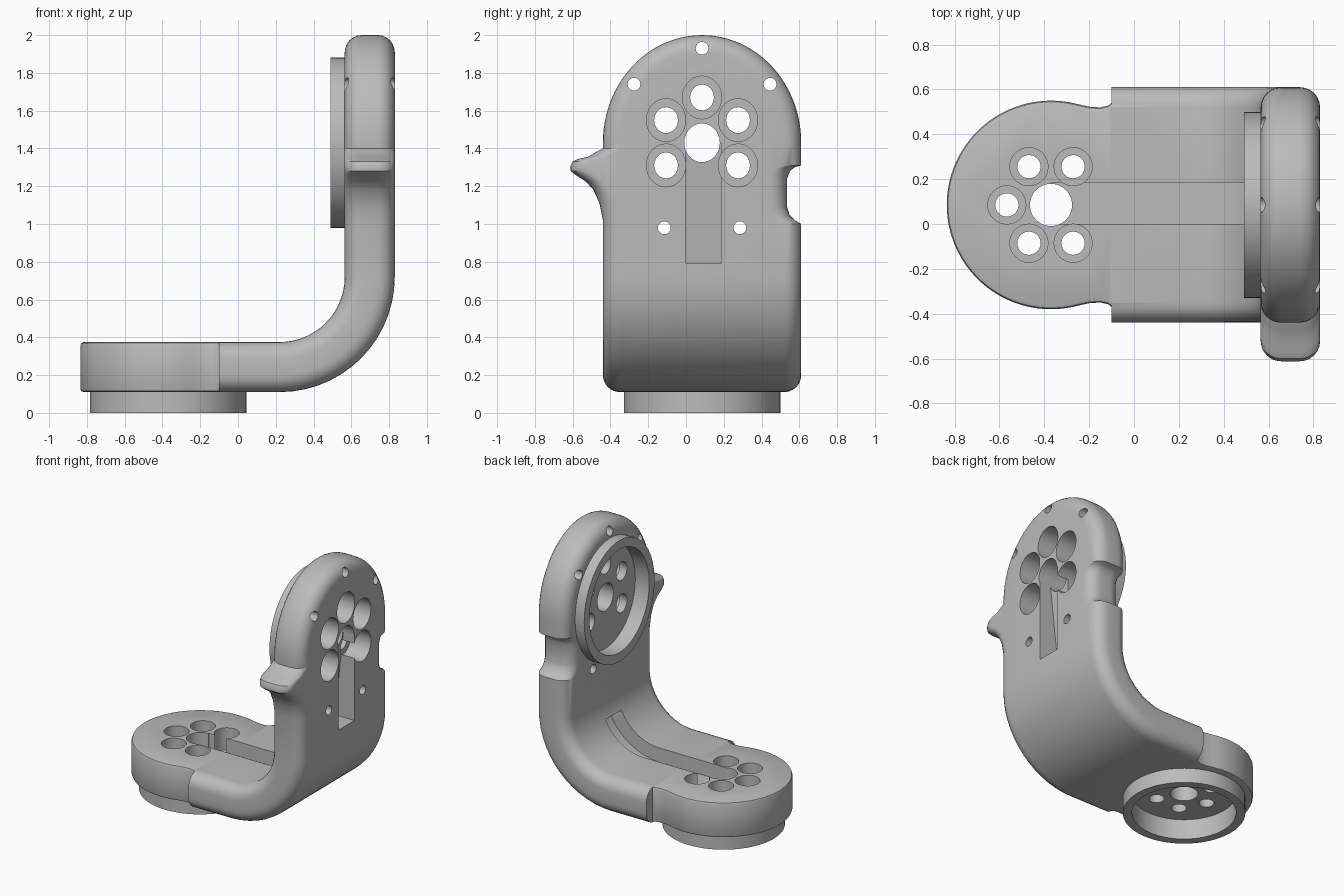
import bpy, bmesh
from math import sin, cos, pi, radians
from mathutils import Matrix, Vector

if "Cube" in bpy.data.objects:
    bpy.data.objects.remove(bpy.data.objects["Cube"])

grey = bpy.data.materials.new("plain_grey")
grey.use_nodes = True
grey.diffuse_color = (0.5, 0.5, 0.5, 1)
grey.node_tree.nodes["Principled BSDF"].inputs["Base Color"].default_value = (0.5, 0.5, 0.5, 1)

MID = 0.085                   # centre line in y
LOW, HIGH = 0.11, 0.375       # plate thickness while flat
BX, BZ, ARC = 0.22, 0.72, 0.7 # bend centre and developed bend length
UP = ARC + BX - BZ            # developed length minus height on the arm


def bend(p):
    """Roll the flat strip up into the upright arm."""
    if p.x <= BX:
        return p
    r, s = BZ - p.z, p.x - BX
    if s >= ARC:
        return Vector((BX + r, p.y, p.x - UP))
    a = s / ARC * pi / 2
    return Vector((BX + r * sin(a), p.y, BZ - r * cos(a)))


def make(name, bm):
    bmesh.ops.recalc_face_normals(bm, faces=bm.faces)
    mesh = bpy.data.meshes.new(name)
    bm.to_mesh(mesh)
    bm.free()
    mesh.materials.append(grey)
    ob = bpy.data.objects.new(name, mesh)
    bpy.context.collection.objects.link(ob)
    return ob


def bend_mesh(bm):
    for i in range(15):
        bmesh.ops.bisect_plane(bm, geom=bm.verts[:] + bm.edges[:] + bm.faces[:],
                               plane_co=(BX + ARC * i / 14, 0, 0), plane_no=(1, 0, 0))
    for v in bm.verts:
        v.co = bend(v.co)


def rounded_plate(outline, r, steps):
    """Stack inset outlines so that both rims are rounded by r."""
    angles = [pi / 2 * i / steps for i in range(steps + 1)]
    layers = [(r * (1 - sin(a)), LOW + r * (1 - cos(a))) for a in angles]
    layers += [(d, LOW + HIGH - z) for d, z in reversed(layers)]
    bm = bmesh.new()
    rings = [[bm.verts.new((x, y, z)) for x, y in outline(d)] for d, z in layers]
    for a, b in zip(rings, rings[1:]):
        for i in range(len(a)):
            j = (i + 1) % len(a)
            bm.faces.new((a[i], a[j], b[j], b[i]))
    bm.faces.new(rings[0])
    bm.faces.new(rings[-1])
    return bm


def combine(tool, operation="DIFFERENCE"):
    mod = bracket.modifiers.new("combine", "BOOLEAN")
    mod.operation, mod.solver, mod.object = operation, "EXACT", tool
    bpy.context.view_layer.objects.active = bracket
    bpy.ops.object.modifier_apply(modifier=mod.name)
    bpy.data.objects.remove(tool)


def cylinder(frame, x, y, r, lo, hi, sides=32):
    bm = bmesh.new()
    bmesh.ops.create_cone(bm, cap_ends=True, segments=sides, radius1=r, radius2=r, depth=hi - lo,
                          matrix=frame @ Matrix.Translation((x, y, (lo + hi) / 2)))
    return make("cylinder_tool", bm)


def block(corners):
    """Channel cutter: a side profile in x and z, extruded over the channel width."""
    bm = bmesh.new()
    face = bm.faces.new([bm.verts.new((x, 0.0, z)) for x, z in corners])
    new = bmesh.ops.extrude_face_region(bm, geom=[face])["geom"]
    bmesh.ops.translate(bm, vec=(0, 0.185, 0), verts=[v for v in new if isinstance(v, bmesh.types.BMVert)])
    return bm


# Strip outline: side notch on one edge, pointer bump on the other, arch at the end
NOTCH = [(1.0, 0), (1.02, .035), (1.05, .062), (1.09, .075), (1.24, .075), (1.28, .06), (1.3, .035), (1.31, 0)]
BUMP = [(1.40, 0), (1.385, .03), (1.355, .08), (1.345, .13), (1.33, .16), (1.305, .172),
        (1.28, .17), (1.26, .145), (1.225, .09), (1.18, .05), (1.11, .018), (1.02, 0)]


def strip_outline(d):
    w = 0.525 - d
    pts = [(-0.1, MID + w)]
    pts += [(z + UP, MID + w - n) for z, n in NOTCH]
    pts += [(1.43 + UP + (0.57 - d) * sin(a), MID + w * cos(a))
            for a in (pi * i / 48 for i in range(49))]
    pts += [(z + UP, MID - w - b) for z, b in BUMP]
    return pts + [(-0.1, MID - w)]


# Round foot outline with a narrow neck running into the strip
def foot_outline(d):
    neck = [(0.0, .455), (-.1, .455), (-.115, .443), (-.15, .435), (-.2, .438)]
    arc = [radians(75 + 210 * i / 48) for i in range(49)]
    pts = [(x, MID + y - d) for x, y in neck]
    pts += [(-0.37 + (0.465 - d) * cos(a), MID + (0.465 - d) * sin(a)) for a in arc]
    return pts + [(x, MID - y + d) for x, y in reversed(neck)]


bm = rounded_plate(strip_outline, 0.09, 6)
bend_mesh(bm)
bracket = make("bracket", bm)
combine(make("foot", rounded_plate(foot_outline, 0.018, 2)), "UNION")

# Local frames of the two mounts: x towards the channel, z towards the bolt heads
foot_frame = Matrix.Translation((-0.37, MID, 0))
arm_frame = Matrix(((0, 0, 1, 0), (0, 1, 0, MID), (-1.09, 0, 0, 1.43), (0, 0, 0, 1)))
mounts = [  # frame, flange tip, recess floor, bolt seat, far side, pattern, head and bolt radius
    (foot_frame, 0.0, 0.15, 0.21, 0.5, 0.197, 0.085, 0.052),
    (arm_frame, 0.49, 0.605, 0.665, 0.95, 0.22, 0.104, 0.063),
]

# Flanges with their recesses
for frame, tip, floor, seat, far, ring, head, bolt in mounts:
    combine(cylinder(frame, 0, 0, 0.414, tip, seat, 64), "UNION")
    combine(cylinder(frame, 0, 0, 0.352, tip - 0.1, floor, 64))

# Cable channels: one along the inner side of the bend, one on the outer arm face
bm = block([(-0.37, 0.27), (0.725, 0.27), (0.725, 0.45), (-0.37, 0.45)])
bend_mesh(bm)
combine(make("inner_channel_tool", bm))
combine(make("outer_channel_tool", block([(0.67, 0.79), (0.74, 1.43), (0.95, 1.43), (0.95, 0.79)])))

# Centre bores, bolt seats and bolt holes
for frame, tip, floor, seat, far, ring, head, bolt in mounts:
    combine(cylinder(frame, 0, 0, 0.094, tip - 0.1, far, 40))
    for deg in (60, 120, 180, 240, 300):
        x, y = ring * cos(radians(deg)), ring * sin(radians(deg))
        combine(cylinder(frame, x, y, head, seat, far))
        combine(cylinder(frame, x, y, bolt, tip - 0.1, far, 24))

# Small through holes around the arm
arm_flat = Matrix(((0, 0, 1, 0), (0, 1, 0, MID), (-1, 0, 0, 0), (0, 0, 0, 1)))
for y, z in ((0, 1.93), (-0.36, 1.74), (0.36, 1.74), (-0.2, 0.98), (0.2, 0.98)):
    combine(cylinder(arm_flat, -z, y, 0.034, 0.3, 0.95, 20))

bpy.ops.object.select_all(action="DESELECT")
bracket.select_set(True)
bpy.context.view_layer.objects.active = bracket
bpy.ops.object.shade_smooth_by_angle(angle=radians(32))
